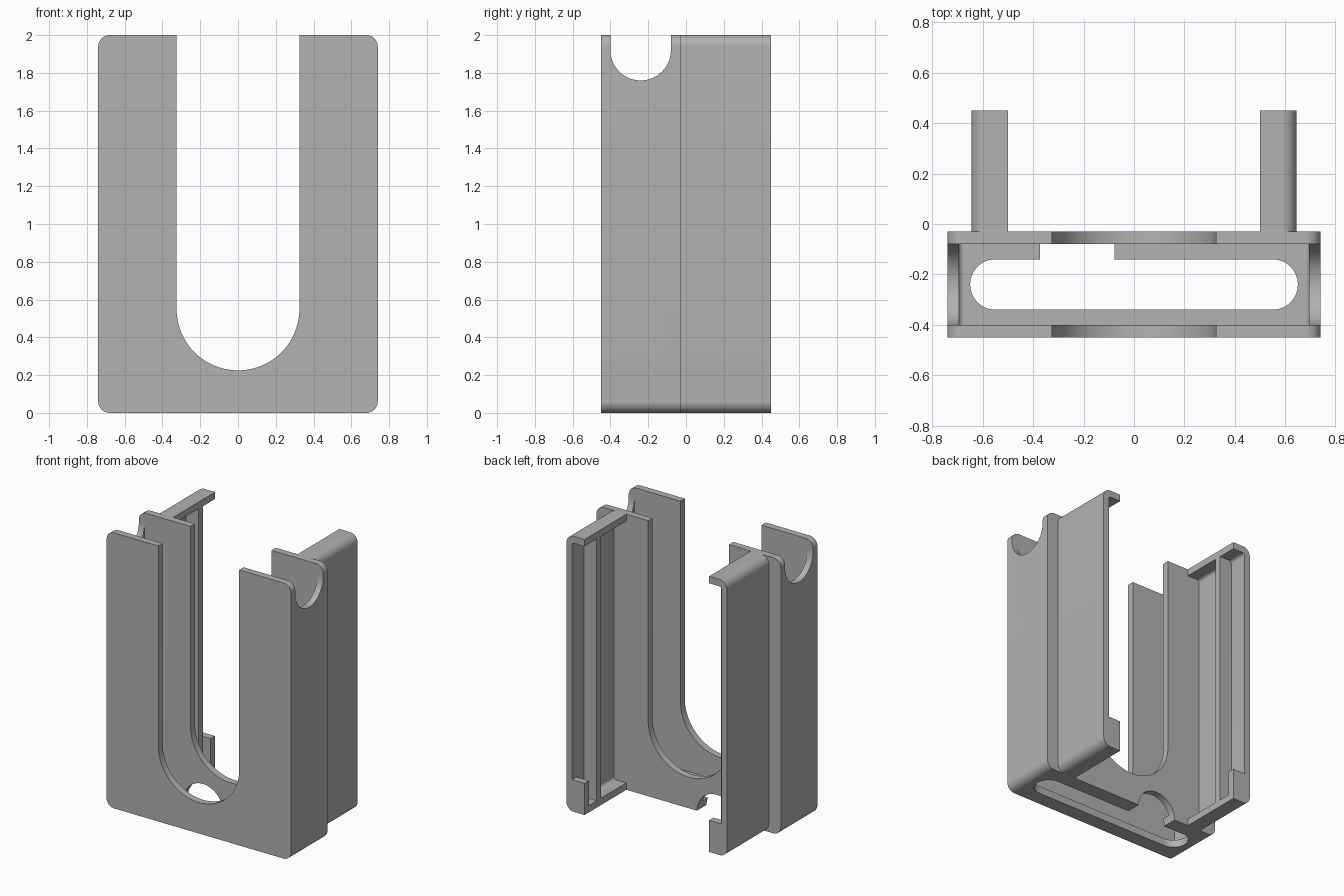
import bpy, bmesh
from math import pi, cos, sin

cube = bpy.data.objects.get("Cube")
if cube:
    bpy.data.objects.remove(cube, do_unlink=True)

grey = bpy.data.materials.new("light grey plastic")
grey.use_nodes = True
colour = (0.445, 0.445, 0.445, 1)
grey.diffuse_color = colour
grey.node_tree.nodes["Principled BSDF"].inputs["Base Color"].default_value = colour

# Map a profile point (u, v) at depth t to space, by extrusion axis
PLACE = {"x": lambda u, v, t: (t, u, v),
         "y": lambda u, v, t: (u, t, v),
         "z": lambda u, v, t: (u, v, t)}


def rounded(u0, u1, v0, v1, radii, steps=14):
    """Rectangle outline; radii for the corners low-left, low-right, top-right, top-left."""
    signs = [(1, 1), (-1, 1), (-1, -1), (1, -1)]
    corners = [(u0, v0), (u1, v0), (u1, v1), (u0, v1)]
    pts = []
    for i, ((cu, cv), (su, sv), r) in enumerate(zip(corners, signs, radii)):
        n = steps if r else 0
        for k in range(n + 1):
            a = pi + (i + k / max(n, 1)) * pi / 2
            p = (cu + r * (su + cos(a)), cv + r * (sv + sin(a))) if r else (cu, cv)
            if not pts or abs(p[0] - pts[-1][0]) + abs(p[1] - pts[-1][1]) > 1e-5:
                pts.append(p)
    if abs(pts[0][0] - pts[-1][0]) + abs(pts[0][1] - pts[-1][1]) < 1e-5:
        pts.pop()
    return pts


def prism(name, outline, axis, start, end):
    bm = bmesh.new()
    a, b = [[bm.verts.new(PLACE[axis](u, v, t)) for u, v in outline] for t in (start, end)]
    bm.faces.new(a)
    bm.faces.new(b)
    for i in range(len(a)):
        j = (i + 1) % len(a)
        bm.faces.new((a[i], a[j], b[j], b[i]))
    bmesh.ops.recalc_face_normals(bm, faces=bm.faces)
    mesh = bpy.data.meshes.new(name)
    bm.to_mesh(mesh)
    bm.free()
    mesh.materials.append(grey)
    obj = bpy.data.objects.new(name, mesh)
    bpy.context.collection.objects.link(obj)
    return obj


def activate(obj):
    bpy.ops.object.select_all(action="DESELECT")
    obj.select_set(True)
    bpy.context.view_layer.objects.active = obj


def combine(obj, other, operation):
    activate(obj)
    mod = obj.modifiers.new(operation, "BOOLEAN")
    mod.operation, mod.solver, mod.object = operation, "EXACT", other
    bpy.ops.object.modifier_apply(modifier=mod.name)
    bpy.data.objects.remove(other, do_unlink=True)


FRONT, BACK, END = -0.45, -0.03, 0.45
IN_FRONT, IN_BACK = -0.40, -0.08

# Holder body: rounded block, hollowed from the top
body = prism("holder_body", rounded(-0.74, 0.74, 0, 2, [0.06] * 4), "y", FRONT, BACK)
cutters = [
    prism("cavity", rounded(-0.695, 0.695, 0.055, 2.2, (0.02, 0.02, 0, 0)), "y", IN_FRONT, IN_BACK),
    # U-shaped window through front and back plates
    prism("window", rounded(-0.325, 0.325, 0.225, 2.2, (0.325, 0.325, 0, 0), 24), "y", -0.6, 0.2),
    # Round notches at the top of both side walls
    prism("notch", rounded(IN_FRONT, IN_BACK, 1.76, 2.2, (0.16, 0.16, 0, 0)), "x", -1, 1),
    # Long slot through the floor
    prism("slot", rounded(-0.65, 0.65, -0.34, -0.14, [0.1] * 4), "z", -0.1, 0.12),
    # Arched opening at the bottom of the back plate
    prism("arch", rounded(-0.383, -0.067, -0.1, 0.158, (0, 0, 0.158, 0.158)), "y", -0.2, 0.2),
]
for cutter in cutters:
    combine(body, cutter, "DIFFERENCE")

# Rear rail: C-shaped channel with a lengthwise rib and a bottom lip
rail = prism("rear_rail", rounded(0.5, 0.645, 0, 2, (0, 0.06, 0.06, 0)), "y", BACK, END)
combine(rail, prism("channel", rounded(0.4, 0.6, 0.05, 1.95, (0, 0.02, 0.02, 0)),
                    "y", -0.2, 0.6), "DIFFERENCE")
combine(rail, prism("rib", rounded(0.5, 0.62, 0.26, 0.31, [0] * 4), "z", 0.03, 1.97), "UNION")
combine(rail, prism("lip", rounded(0.5, 0.62, 0.40, END, [0] * 4), "z", 0.03, 0.23), "UNION")

# Mirrored rail on the other side
activate(rail)
mirror = rail.modifiers.new("mirror", "MIRROR")
mirror.use_mirror_merge = False
bpy.ops.object.modifier_apply(modifier=mirror.name)
rail.name = "rear_rails"

for obj in (body, rail):
    activate(obj)
    bpy.ops.object.shade_smooth_by_angle()
